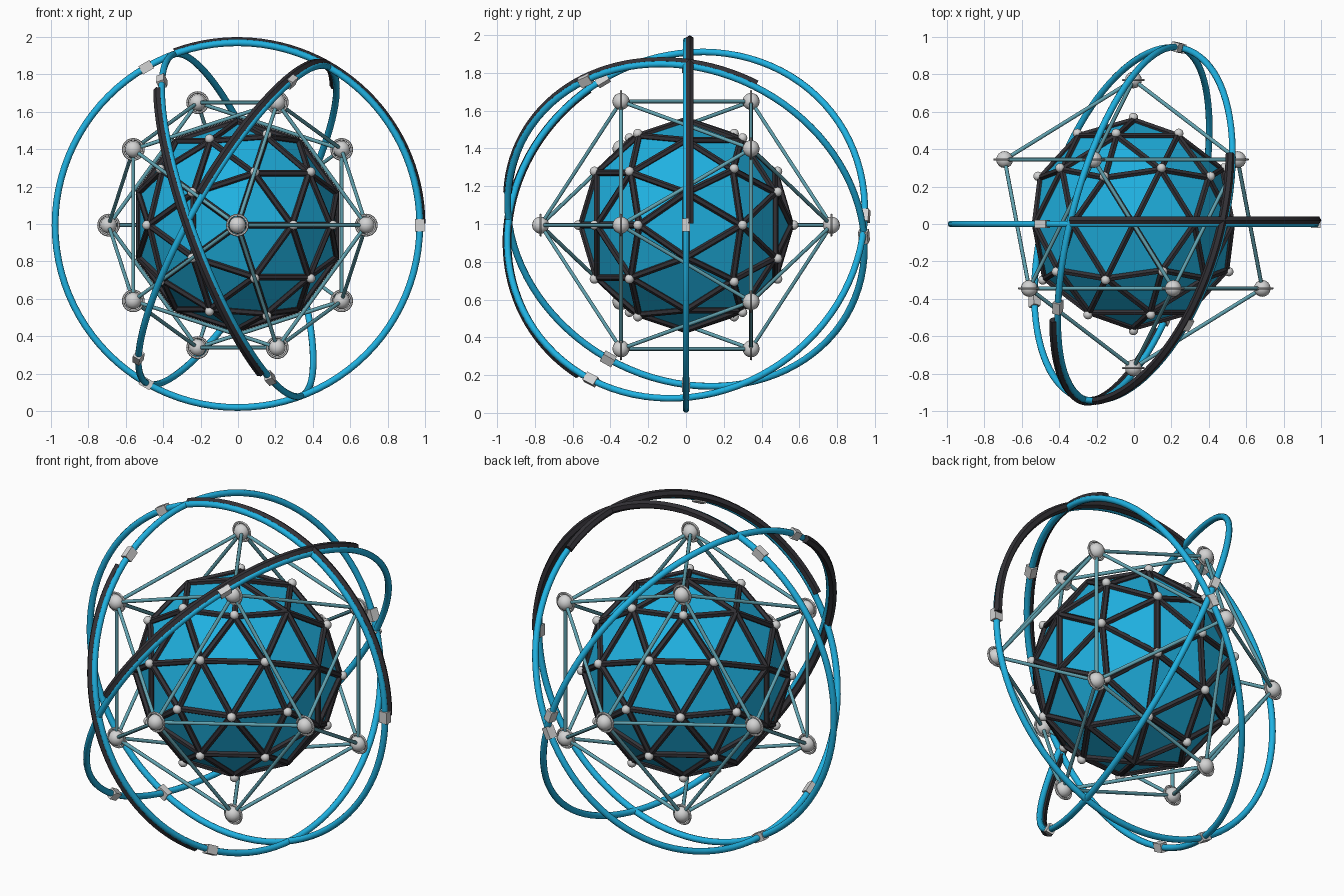
import bpy, bmesh, math
from mathutils import Vector, Matrix

if "Cube" in bpy.data.objects:
    bpy.data.objects.remove(bpy.data.objects["Cube"])

CENTRE = Vector((-0.003, 0, 0.994))
TO_Y = Matrix.Rotation(math.pi / 2, 4, 'X')   # sphere poles lie along y


def material(name, rgb):
    m = bpy.data.materials.new(name)
    m.diffuse_color = (*rgb, 1)
    m.use_nodes = True
    m.node_tree.nodes["Principled BSDF"].inputs["Base Color"].default_value = m.diffuse_color
    return m


BLUE = material("bright_blue", (0.014, 0.445, 0.76))
CHARCOAL = material("charcoal", (0.033, 0.031, 0.037))
TEAL = material("grey_teal", (0.12, 0.36, 0.43))
SILVER = material("light_grey", (0.65, 0.65, 0.65))


def finish(bm, name, mat, smooth=True):
    bmesh.ops.recalc_face_normals(bm, faces=bm.faces[:])
    me = bpy.data.meshes.new(name)
    bm.to_mesh(me)
    bm.free()
    me.materials.append(mat)
    ob = bpy.data.objects.new(name, me)
    ob.location = CENTRE
    bpy.context.collection.objects.link(ob)
    if smooth:
        bpy.context.view_layer.objects.active = ob
        ob.select_set(True)
        bpy.ops.object.shade_smooth_by_angle(angle=math.radians(50))
        ob.select_set(False)
    return ob


def icosphere(subdivisions, radius):
    bm = bmesh.new()
    bmesh.ops.create_icosphere(bm, subdivisions=subdivisions, radius=radius, matrix=TO_Y)
    return bm


def cage(subdivisions, radius):
    """Corner points and edge end pairs of an icosphere."""
    bm = icosphere(subdivisions, radius)
    points = [v.co.copy() for v in bm.verts]
    edges = [(e.verts[0].co.copy(), e.verts[1].co.copy()) for e in bm.edges]
    bm.free()
    return points, edges


def rods(name, edges, radius, sides, mat, smooth):
    bm = bmesh.new()
    for a, b in edges:
        d = b - a
        place = Matrix.Translation((a + b) / 2) @ d.to_track_quat('Z', 'Y').to_matrix().to_4x4()
        bmesh.ops.create_cone(bm, cap_ends=True, segments=sides, radius1=radius,
                              radius2=radius, depth=d.length, matrix=place)
    finish(bm, name, mat, smooth)


def balls(name, points, radius, mat):
    bm = bmesh.new()
    for p in points:
        bmesh.ops.create_uvsphere(bm, u_segments=16, v_segments=10, radius=radius,
                                  matrix=Matrix.Translation(p))
    finish(bm, name, mat)


def sweep(bm, u, v, major, minor, start, end, steps, sides, centre=Vector()):
    """Round tube along an arc in the u-v plane; a full turn is closed."""
    axis = u.cross(v)
    full = end - start >= 360
    loops = []
    for i in range(steps if full else steps + 1):
        t = math.radians(start + (end - start) * i / steps)
        out = u * math.cos(t) + v * math.sin(t)
        loop = []
        for j in range(sides):
            a = math.tau * j / sides
            loop.append(bm.verts.new(centre + out * (major + minor * math.cos(a))
                                     + axis * (minor * math.sin(a))))
        loops.append(loop)
    for i in range(steps):
        p, q = loops[i], loops[(i + 1) % len(loops)]
        for j in range(sides):
            k = (j + 1) % sides
            bm.faces.new((p[j], p[k], q[k], q[j]))
    if not full:
        bm.faces.new(loops[0])
        bm.faces.new(loops[-1])


# Faceted core with its dark frame and studs
finish(icosphere(2, 0.55), "core", BLUE, smooth=False)
points, edges = cage(2, 0.555)
rods("core_frame", edges, 0.018, 6, CHARCOAL, False)
balls("core_studs", [p * (0.57 / 0.555) for p in points if abs(p.y) > 0.1], 0.025, SILVER)

# Outer cage of thin rods, with a ball and a thin hoop at each corner
points, edges = cage(1, 0.77)
rods("cage_rods", edges, 0.0105, 8, TEAL, True)
balls("cage_nodes", points, 0.045, SILVER)
bm = bmesh.new()
for p in points:
    sweep(bm, Vector((1, 0, 0)), Vector((0, 0, 1)), 0.054, 0.007, 0, 360, 24, 6, p)
finish(bm, "node_hoops", SILVER)

# Three orbit rings: start direction, second direction, dark sleeve angles
orbits = [
    ((1, 0, 0), (0, 0, 1), 0.5, 110),
    ((-0.41, -0.45, 0.78), (0.17, -0.51, -0.815), 5, 115),
    ((0.29, -0.54, 0.78), (-0.53, -0.41, -0.71), -57, 53),
]
for n, (first, second, start, end) in enumerate(orbits, 1):
    u = Vector(first).normalized()
    v = Vector(second)
    v = (v - u * v.dot(u)).normalized()
    axis = u.cross(v)

    bm = bmesh.new()
    sweep(bm, u, v, 0.975, 0.018, 0, 360, 96, 10)
    finish(bm, f"orbit_ring_{n}", BLUE)

    # Dark six-sided sleeve sits against one side of the ring
    bm = bmesh.new()
    sweep(bm, u, v, 0.981, 0.024, start, end, 36, 6, axis * -0.02)
    finish(bm, f"ring_sleeve_{n}", CHARCOAL)

    # Three clamp blocks spaced evenly round the ring
    bm = bmesh.new()
    for k in range(3):
        t = math.tau * k / 3
        out = u * math.cos(t) + v * math.sin(t)
        along = axis.cross(out)
        frame = Matrix((out, along, axis)).transposed().to_4x4()
        size = Matrix.Diagonal((0.05, 0.068, 0.042, 1))
        bmesh.ops.create_cube(bm, size=1, matrix=Matrix.Translation(out * 0.975) @ frame @ size)
    finish(bm, f"ring_clamps_{n}", SILVER, smooth=False)
